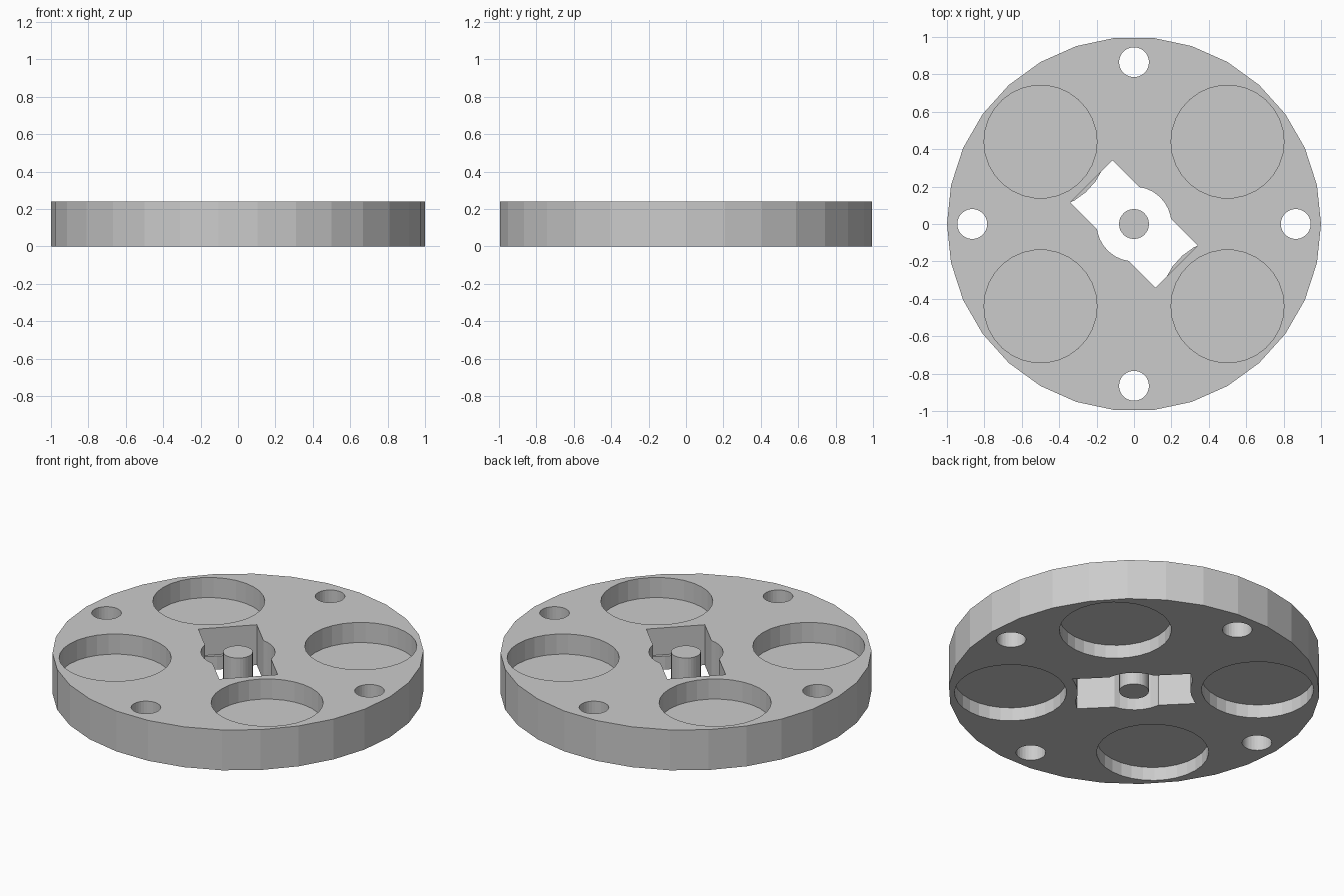
import bpy
from math import cos, sin, pi, radians

cube = bpy.data.objects.get("Cube")
if cube:
    bpy.data.objects.remove(cube, do_unlink=True)

HEIGHT = 0.24
SIDES = 30
POCKET_RADIUS = 0.302
WEB_BOTTOM, WEB_TOP = 0.08, 0.12
PIN_RADIUS = 0.08

grey = bpy.data.materials.new("plain grey")
grey.use_nodes = True
colour = (0.6, 0.6, 0.6, 1)
grey.diffuse_color = colour
grey.node_tree.nodes["Principled BSDF"].inputs["Base Color"].default_value = colour


def prism(name, outline, low, high):
    """Upright solid from a counter-clockwise outline."""
    n = len(outline)
    verts = [(x, y, z) for z in (low, high) for x, y in outline]
    faces = [tuple(reversed(range(n))), tuple(range(n, 2 * n))]
    faces += [(i, (i + 1) % n, (i + 1) % n + n, i + n) for i in range(n)]
    mesh = bpy.data.meshes.new(name)
    mesh.from_pydata(verts, [], faces)
    mesh.materials.append(grey)
    obj = bpy.data.objects.new(name, mesh)
    bpy.context.collection.objects.link(obj)
    return obj


def cylinder(name, x, y, radius, low, high):
    ring = [(x + radius * cos(2 * pi * i / SIDES), y + radius * sin(2 * pi * i / SIDES))
            for i in range(SIDES)]
    return prism(name, ring, low, high)


def combine(target, tool, operation):
    """Apply a boolean and remove the tool."""
    tool.hide_render = True
    mod = target.modifiers.new("cut", 'BOOLEAN')
    mod.operation = operation
    mod.solver = 'EXACT'
    mod.object = tool
    bpy.context.view_layer.objects.active = target
    bpy.ops.object.modifier_apply(modifier=mod.name)
    bpy.data.objects.remove(tool, do_unlink=True)


disc = cylinder("disc_body", 0, 0, 1, 0, HEIGHT)

# Round pockets above and below a thin web
for sx in (-1, 1):
    for sy in (-1, 1):
        for low, high in ((WEB_TOP, 0.4), (-0.2, WEB_BOTTOM)):
            combine(disc, cylinder("pocket_cutter", 0.5 * sx, 0.44 * sy,
                                   POCKET_RADIUS, low, high), 'DIFFERENCE')

# Four through holes near the rim
for x, y in ((1, 0), (0, 1), (-1, 0), (0, -1)):
    combine(disc, cylinder("hole_cutter", 0.865 * x, 0.865 * y, PIN_RADIUS, -0.2, 0.4),
            'DIFFERENCE')

# Diagonal key slot with a round middle
turn = radians(-45)
corners = [(-0.323, -0.16), (0.323, -0.16), (0.323, 0.16), (-0.323, 0.16)]
outline = [(x * cos(turn) - y * sin(turn), x * sin(turn) + y * cos(turn)) for x, y in corners]
slot = prism("slot_cutter", outline, -0.2, 0.4)
combine(slot, cylinder("slot_round", 0, 0, 0.2, -0.21, 0.41), 'UNION')

# Lower pocket walls bulge slightly into the slot ends
for s in (-1, 1):
    combine(slot, cylinder("pocket_wall", 0.5 * s, -0.44 * s, 0.363, 0, WEB_BOTTOM),
            'DIFFERENCE')
combine(disc, slot, 'DIFFERENCE')

# Free-standing pin in the middle of the slot
cylinder("centre_pin", 0, 0, PIN_RADIUS, 0, HEIGHT)
